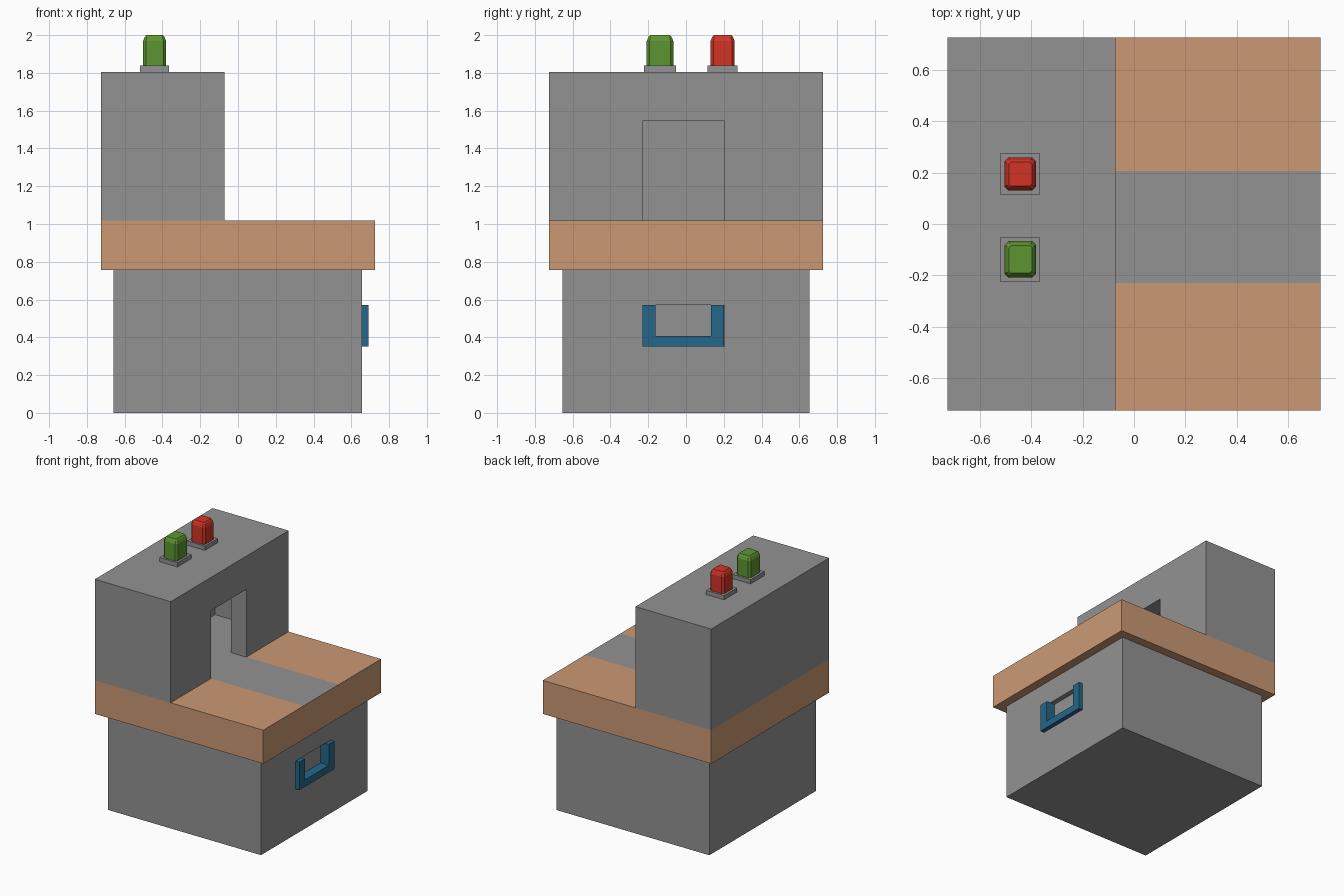
import bpy, bmesh
from mathutils import Vector

if "Cube" in bpy.data.objects:
    bpy.data.objects.remove(bpy.data.objects["Cube"])


def material(name, rgb):
    m = bpy.data.materials.new(name)
    m.diffuse_color = (*rgb, 1)
    m.use_nodes = True
    m.node_tree.nodes["Principled BSDF"].inputs["Base Color"].default_value = m.diffuse_color
    return m


GREY = material("grey metal", (0.29, 0.29, 0.29))
TAN = material("tan wood", (0.60, 0.32, 0.175))
BLUE = material("blue trim", (0.018, 0.135, 0.25))
RED = material("red lamp", (0.64, 0.034, 0.019))
GREEN = material("green lamp", (0.11, 0.30, 0.03))


def finish(name, bm, *mats):
    bmesh.ops.recalc_face_normals(bm, faces=bm.faces)
    me = bpy.data.meshes.new(name)
    bm.to_mesh(me)
    bm.free()
    ob = bpy.data.objects.new(name, me)
    bpy.context.collection.objects.link(ob)
    for m in mats:
        me.materials.append(m)
    return ob


def box_bm(x0, x1, y0, y1, z0, z1):
    bm = bmesh.new()
    bmesh.ops.create_cube(bm, size=1)
    for v in bm.verts:
        v.co = Vector((x1 if v.co.x > 0 else x0,
                       y1 if v.co.y > 0 else y0,
                       z1 if v.co.z > 0 else z0))
    return bm


def box(name, mat, *dims):
    return finish(name, box_bm(*dims), mat)


def cut(ob, *dims):
    """Subtract a box from ob and bake the result."""
    cutter = box("cutter", GREY, *dims)
    cutter.hide_render = True
    mod = ob.modifiers.new("cut", 'BOOLEAN')
    mod.operation, mod.solver, mod.object = 'DIFFERENCE', 'EXACT', cutter
    bpy.context.view_layer.update()
    dg = bpy.context.evaluated_depsgraph_get()
    me = bpy.data.meshes.new_from_object(ob.evaluated_get(dg))
    ob.modifiers.clear()
    ob.data = me
    bpy.data.objects.remove(cutter)


Y0, Y1 = -0.23, 0.205      # belt / opening / tray width
W, FX = 0.725, -0.072      # slab half size, housing front face
ZS, ZT = 1.018, 1.805      # slab top, housing top

# Base cabinet with shallow recess behind the tray trim
base = box("base_cabinet", GREY, -0.66, 0.657, -0.655, 0.655, 0, 0.757)
cut(base, 0.617, 0.75, Y0, Y1, 0.352, 0.57)

# U-shaped trim
bm = bmesh.new()
a, b, z0, z1, zi, t = Y0, Y1 - 0.003, 0.352, 0.57, 0.407, 0.069
pts = [(a, z0), (b, z0), (b, z1), (b - t, z1), (b - t, zi),
       (a + t, zi), (a + t, z1), (a, z1)]
f = bm.faces.new([bm.verts.new((0.618, y, z)) for y, z in pts])
ext = bmesh.ops.extrude_face_region(bm, geom=[f])
for v in ext["geom"]:
    if isinstance(v, bmesh.types.BMVert):
        v.co.x = 0.69
finish("tray_trim", bm, BLUE)

# Counter slab, with the belt and housing floor cut into its top
bm = box_bm(-W, W, -W, W, 0.757, ZS)
for co, no in (((FX, 0, 0), (1, 0, 0)), ((0, Y0, 0), (0, 1, 0)), ((0, Y1, 0), (0, 1, 0))):
    bmesh.ops.bisect_plane(bm, geom=bm.verts[:] + bm.edges[:] + bm.faces[:],
                           plane_co=co, plane_no=no)
for f in bm.faces:
    c = f.calc_center_median()
    if c.z > ZS - 0.001 and (c.x < FX or Y0 < c.y < Y1):
        f.material_index = 1
finish("counter_slab", bm, TAN, GREY)

# Hollow housing with tunnel opening at the front
housing = box("scanner_housing", GREY, -W, FX, -W, W, ZS, ZT)
cut(housing, -W + 0.065, FX - 0.13, -W + 0.065, W - 0.065, ZS - 0.1, ZT - 0.065)
cut(housing, FX - 0.2, FX + 0.1, Y0, Y1, ZS - 0.1, 1.545)


# Lamps: chamfered blocks on small plates
def lamp(name, mat, y0, y1):
    box(name + "_plate", GREY, -0.52, -0.365, y0 - 0.015, y1 + 0.015, ZT, 1.838)
    bm = bmesh.new()
    x0, x1 = -0.503, -0.38
    rings = []
    for z, i in ((1.838, 0), (1.968, 0), (1.99, 0.009), (2.0, 0.017)):
        l, r, d, u, c = x0 + i, x1 - i, y0 + i, y1 - i, 0.015 - i * 0.4
        rings.append([bm.verts.new((x, y, z)) for x, y in (
            (l + c, d), (r - c, d), (r, d + c), (r, u - c),
            (r - c, u), (l + c, u), (l, u - c), (l, d + c))])
    for lo, hi in zip(rings, rings[1:]):
        for k in range(8):
            n = (k + 1) % 8
            bm.faces.new((lo[k], lo[n], hi[n], hi[k]))
    bm.faces.new(rings[0])
    bm.faces.new(rings[-1])
    finish(name, bm, mat)


lamp("red_lamp", RED, 0.13, 0.258)
lamp("green_lamp", GREEN, -0.208, -0.067)
